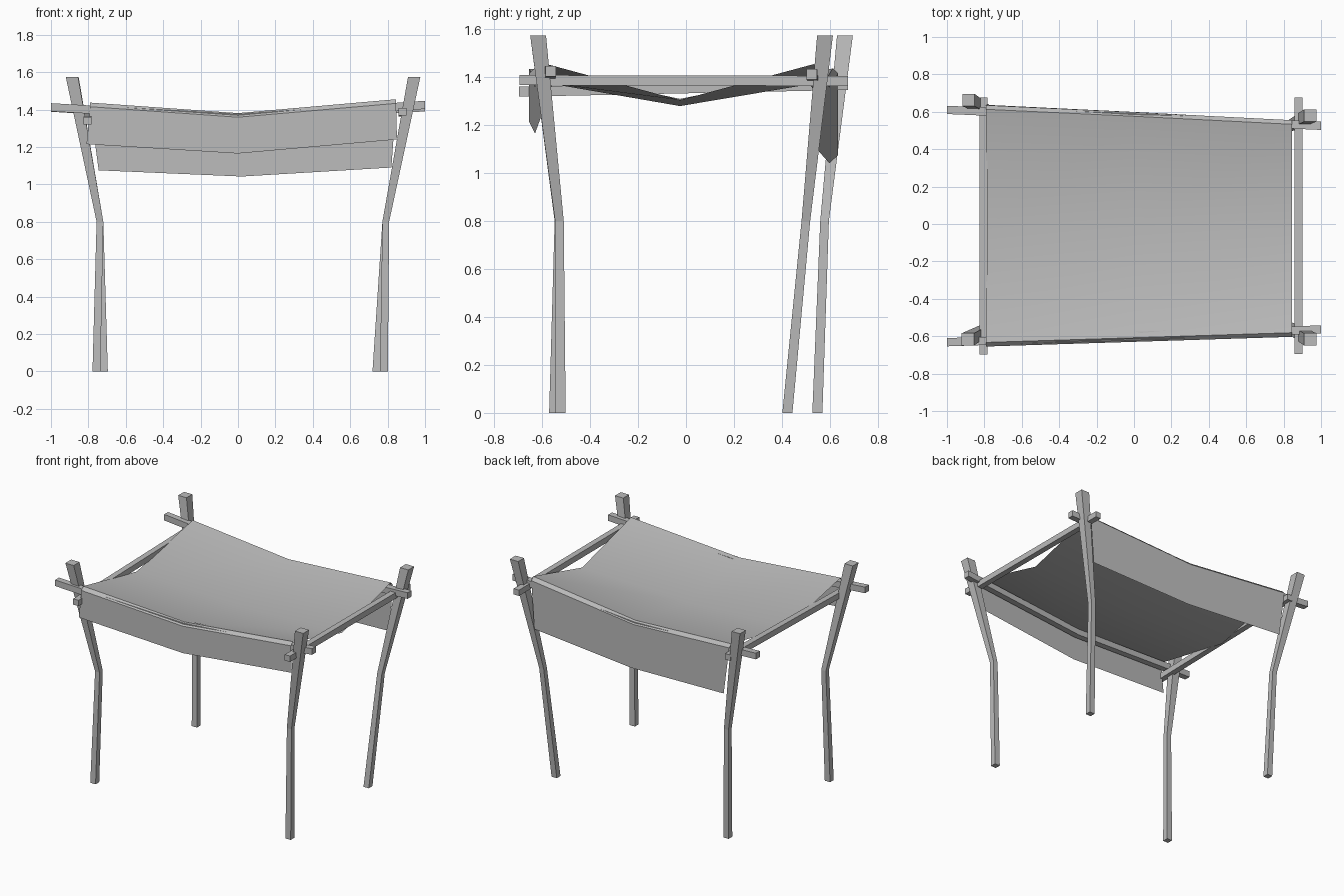
import bpy, bmesh
from mathutils import Vector

cube = bpy.data.objects.get("Cube")
if cube:
    bpy.data.objects.remove(cube, do_unlink=True)

grey = bpy.data.materials.new("plain grey")
grey.use_nodes = True
COLOUR = (0.5, 0.5, 0.5, 1)
grey.diffuse_color = COLOUR
grey.node_tree.nodes["Principled BSDF"].inputs["Base Color"].default_value = COLOUR


def finish(name, bm):
    mesh = bpy.data.meshes.new(name)
    bm.to_mesh(mesh)
    bm.free()
    mesh.materials.append(grey)
    obj = bpy.data.objects.new(name, mesh)
    bpy.context.collection.objects.link(obj)
    return obj


def timber(name, path, sizes, u, v):
    """Square bar lofted along a path; u and v span its cross-section."""
    bm = bmesh.new()
    u, v = Vector(u), Vector(v)
    rings = []
    for point, half in zip(path, sizes):
        rings.append([bm.verts.new(Vector(point) + half * (a * u + b * v))
                      for a, b in ((-1, -1), (1, -1), (1, 1), (-1, 1))])
    for low, high in zip(rings, rings[1:]):
        for i in range(4):
            j = (i + 1) % 4
            bm.faces.new((low[i], low[j], high[j], high[i]))
    bm.faces.new(rings[0])
    bm.faces.new(rings[-1])
    bmesh.ops.recalc_face_normals(bm, faces=bm.faces)
    return finish(name, bm)


X, Y, Z = (1, 0, 0), (0, 1, 0), (0, 0, 1)

# Crooked posts: foot, knee and top
posts = {
    "front_right_post": ((-0.757, -0.55), (-0.738, -0.53), (-0.888, -0.617)),
    "front_left_post": ((0.78, -0.523), (0.79, -0.528), (0.942, -0.617)),
    "back_right_post": ((-0.717, 0.548), (-0.738, 0.578), (-0.885, 0.663)),
    "back_left_post": ((0.74, 0.423), (0.79, 0.5), (0.942, 0.58)),
}
for name, spots in posts.items():
    path = [(x, y, z) for (x, y), z in zip(spots, (0, 0.8, 1.575))]
    timber(name, path, (0.021, 0.018, 0.033), X, Y)

# Long sagging rails under the cloth
timber("front_rail", [(-1, -0.632, 1.412), (0, -0.598, 1.353), (1, -0.564, 1.425)],
       (0.022,) * 3, Y, Z)
timber("back_rail", [(-1, 0.61, 1.41), (0, 0.568, 1.35), (1, 0.525, 1.412)],
       (0.022,) * 3, Y, Z)

# Straight side rails
timber("right_rail", [(-0.805, -0.697, 1.34), (-0.805, 0.675, 1.368)], (0.021,) * 2, X, Z)
timber("left_rail", [(0.88, -0.695, 1.388), (0.88, 0.675, 1.385)], (0.021,) * 2, X, Z)

# Draped cloth: each column runs from front hem, over the rails, to back hem
columns = [
    # x, front y, back y, rail height, sag height, front hem x and z, back hem x and z
    (-0.79, -0.655, 0.635, 1.437, 1.31, -0.81, 1.215, -0.745, 1.075),
    (0.0, -0.63, 0.598, 1.381, 1.28, 0.0, 1.165, 0.02, 1.042),
    (0.845, -0.603, 0.555, 1.455, 1.305, 0.85, 1.24, 0.82, 1.09),
]
bm = bmesh.new()
grid = []
ROLL = 0.022
for x, yf, yb, top, sag, fx, fz, bx, bz in columns:
    points = [(fx, yf, fz), (x, yf, top - ROLL), (x, yf + ROLL, top),
              (x, -0.025, sag),
              (x, yb - ROLL, top), (x, yb, top - ROLL), (bx, yb, bz)]
    grid.append([bm.verts.new(p) for p in points])
for a, b in zip(grid, grid[1:]):
    for i in range(len(a) - 1):
        bm.faces.new((a[i], b[i], b[i + 1], a[i + 1]))
cloth = finish("canopy_cloth", bm)
bpy.ops.object.select_all(action="DESELECT")
cloth.select_set(True)
bpy.context.view_layer.objects.active = cloth
bpy.ops.object.shade_smooth_by_angle(angle=0.6)
